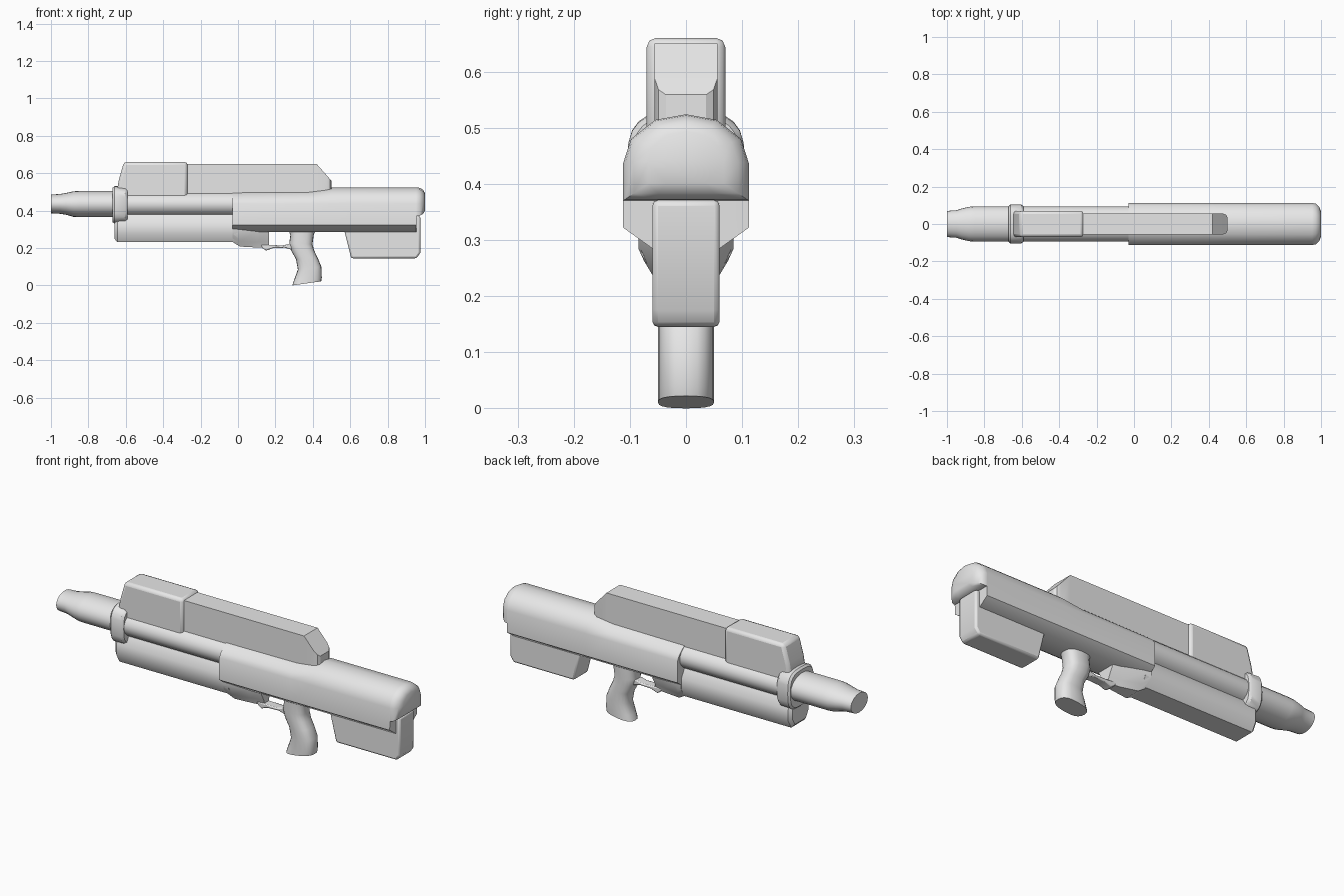
import bpy, bmesh, math

if "Cube" in bpy.data.objects:
    bpy.data.objects.remove(bpy.data.objects["Cube"], do_unlink=True)

GREY = (0.8, 0.8, 0.8, 1.0)
metal = bpy.data.materials.new("plain_grey")
metal.use_nodes = True
metal.diffuse_color = GREY
metal.node_tree.nodes["Principled BSDF"].inputs["Base Color"].default_value = GREY


def finish(name, bm, bevel=0.0, angle=35):
    bmesh.ops.recalc_face_normals(bm, faces=bm.faces)
    mesh = bpy.data.meshes.new(name)
    bm.to_mesh(mesh)
    bm.free()
    mesh.materials.append(metal)
    ob = bpy.data.objects.new(name, mesh)
    bpy.context.collection.objects.link(ob)
    if bevel:
        mod = ob.modifiers.new("soft_edges", "BEVEL")
        mod.width = bevel
        mod.segments = 2
        mod.angle_limit = math.radians(40)
    bpy.ops.object.select_all(action="DESELECT")
    ob.select_set(True)
    bpy.context.view_layer.objects.active = ob
    bpy.ops.object.shade_smooth_by_angle(angle=math.radians(angle))
    return ob


def loft(name, rings, angle=35):
    """Skin a list of equal rings of 3D points and cap both ends."""
    bm = bmesh.new()
    loops = [[bm.verts.new(p) for p in ring] for ring in rings]
    n = len(loops[0])
    for a, b in zip(loops, loops[1:]):
        for i in range(n):
            j = (i + 1) % n
            bm.faces.new((a[i], a[j], b[j], b[i]))
    bm.faces.new(loops[0])
    bm.faces.new(loops[-1])
    return finish(name, bm, 0, angle)


def slab(name, outline, half, bevel):
    """Extrude a side outline (x, z) across y."""
    bm = bmesh.new()
    face = bm.faces.new([bm.verts.new((x, -half, z)) for x, z in outline])
    out = bmesh.ops.extrude_face_region(bm, geom=[face])
    for v in out["geom"]:
        if isinstance(v, bmesh.types.BMVert):
            v.co.y = half
    return finish(name, bm, bevel)


def oval(ry, rz, power=2.0, n=24):
    """Centred superellipse points."""
    pts = []
    for i in range(n):
        t = 2 * math.pi * i / n
        c, s = math.cos(t), math.sin(t)
        pts.append((math.copysign(abs(c) ** (2 / power), c) * ry,
                    math.copysign(abs(s) ** (2 / power), s) * rz))
    return pts


def tube(name, stations, power=2.0):
    """Stations are (x, centre z, half width, half height)."""
    return loft(name, [[(x, y, cz + z) for y, z in oval(ry, rz, power)]
                       for x, cz, ry, rz in stations])


def mirrored(x, half):
    """Full ring from the +y half of a section, listed from top to bottom."""
    left = [(x, -y, z) for y, z in reversed(half) if y > 0]
    return [(x, y, z) for y, z in half] + left


# barrel with stepped muzzle
tube("barrel", [(-1.0, .436, .070, .050), (-.95, .436, .073, .053),
                (-.92, .436, .083, .058), (-.88, .435, .092, .068),
                (-.85, .435, .094, .070), (0.0, .435, .094, .070)])

# clamp around the barrel
tube("barrel_clamp", [(-.67, .43, .096, .092), (-.66, .43, .105, .101),
                      (-.605, .43, .105, .099), (-.592, .43, .096, .091)], 3.2)

# faceted lower handguard
GUARD = [(.055, .378), (.080, .335), (.080, .275), (.055, .232)]


def guard_ring(x, k):
    return mirrored(x, [(y * k, .325 + (z - .325) * k) for y, z in GUARD])


loft("handguard", [guard_ring(-.66, .82), guard_ring(-.645, 1), guard_ring(0, 1)])

# receiver, with a raised rear hood that overhangs the stock
BODY = [(0, .524), (.055, .514), (.098, .480), (.112, .437), (.112, .322), (.06, .285)]


def body_ring(x, drop=0, floor=0, k=1.0):
    pts = []
    for y, z in BODY:
        z = max(z - (drop if z > .47 else 0), floor)
        pts.append((y * k, .447 + (z - .447) * k))
    return mirrored(x, pts)


loft("receiver", [body_ring(-.03, .018), body_ring(.38, .015), body_ring(.5),
                  body_ring(.953), body_ring(.955, 0, .37),
                  body_ring(.972, 0, .37, .97), body_ring(.99, 0, .37, .83),
                  body_ring(1.0, 0, .37, .6)], 40)

# housing below the receiver, narrowing toward the trigger guard
def housing_ring(x, top, half, low):
    return mirrored(x, [(top, .32), (top, .285), (half, low + .03), (half * .7, low)])


loft("trigger_housing", [housing_ring(-.03, .085, .075, .233),
                         housing_ring(.01, .08, .06, .208),
                         housing_ring(.10, .065, .035, .203),
                         housing_ring(.165, .05, .022, .203)])

# trigger guard bar with its small front lug
slab("trigger_guard", [(.12, .22), (.13, .2), (.15, .186), (.185, .199), (.25, .202),
                       (.29, .19), (.31, .22), (.27, .222), (.24, .214), (.17, .216)],
     .024, .005)

# pistol grip: front x, front z, back x, back z of each station
GRIP = [(.265, .31, .42, .31), (.28, .27, .405, .27), (.274, .225, .398, .22),
        (.285, .185, .408, .185), (.31, .14, .425, .15), (.32, .085, .446, .10),
        (.300, .03, .448, .04), (.29, 0, .445, .022)]
rings = []
for fx, fz, bx, bz in GRIP:
    ring = []
    for u, v in oval(1, 1, 2.6, 20):
        t = (u + 1) / 2
        ring.append((fx + (bx - fx) * t, v * .05, fz + (bz - fz) * t))
    rings.append(ring)
loft("pistol_grip", rings, 45)

# stock below the rear of the receiver
slab("stock", [(.557, .34), (.605, .145), (.955, .145), (.975, .175),
               (.975, .371), (.75, .371)], .06, .01)

# tall front block of the top cover
slab("top_cover_front", [(-.645, .45), (-.645, .52), (-.637, .565), (-.61, .66),
                         (-.27, .66), (-.27, .45)], .07, .016)

# long rear part of the top cover, sloping down and rounding in at its end
loft("top_cover_rear", [mirrored(x, [(h, top), (h, .45)]) for x, top, h in
                        [(-.29, .65, .056), (.42, .65, .056), (.475, .588, .056),
                         (.492, .568, .049), (.5, .559, .036)]], 30)
